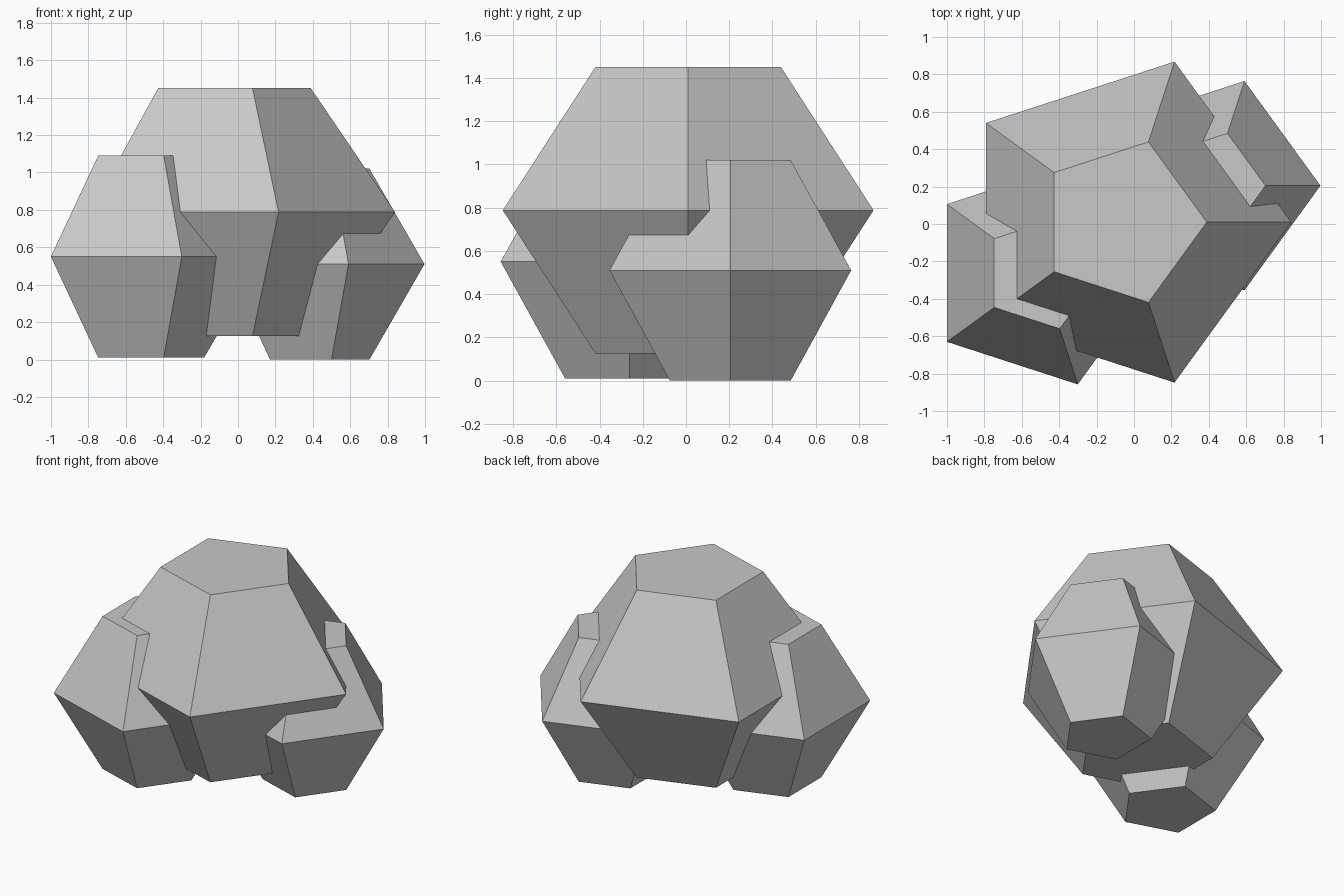
import bpy, bmesh, math

if "Cube" in bpy.data.objects:
    bpy.data.objects.remove(bpy.data.objects["Cube"])

stone = bpy.data.materials.new("stone grey")
stone.diffuse_color = (0.58, 0.58, 0.58, 1)
stone.use_nodes = True
stone.node_tree.nodes["Principled BSDF"].inputs["Base Color"].default_value = stone.diffuse_color


def rock(name, x, y, z, radius, half_height):
    """Five-sided boulder: wide middle ring, half-width flat top and bottom."""
    bm = bmesh.new()
    rings = []
    for dz, r in ((-half_height, radius / 2), (0, radius), (half_height, radius / 2)):
        rings.append([bm.verts.new((x + r * math.cos(i * math.tau / 5),
                                    y + r * math.sin(i * math.tau / 5), z + dz))
                      for i in range(5)])
    for low, high in zip(rings, rings[1:]):
        for i in range(5):
            j = (i + 1) % 5
            bm.faces.new((low[i], low[j], high[j], high[i]))
    bm.faces.new(rings[0][::-1])
    bm.faces.new(rings[2])
    mesh = bpy.data.meshes.new(name)
    bm.to_mesh(mesh)
    bm.free()
    mesh.materials.append(stone)
    bpy.context.collection.objects.link(bpy.data.objects.new(name, mesh))


# Large boulder resting between two smaller ones
rock("large_rock", -0.062, 0.01, 0.788, 0.902, 0.663)
rock("left_rock", -0.494, -0.262, 0.55, 0.626, 0.54)
rock("right_rock", 0.409, 0.205, 0.51, 0.588, 0.51)
